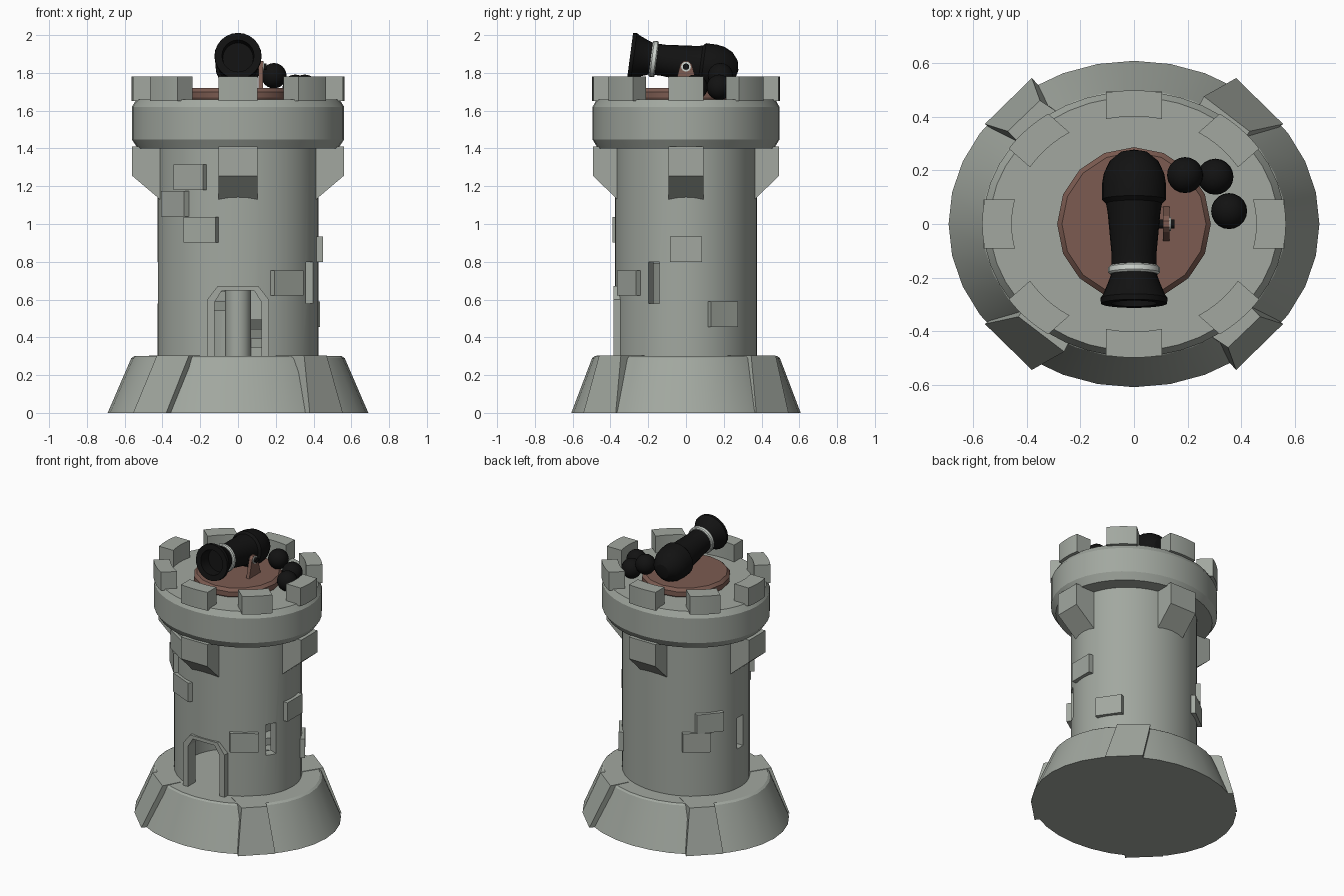
import bpy, bmesh, math
from mathutils import Vector, Matrix

if "Cube" in bpy.data.objects:
    bpy.data.objects.remove(bpy.data.objects["Cube"])

SQ = 0.88          # the tower is an ellipse: y squashed relative to x
RAD = math.radians


def mat(name, col):
    m = bpy.data.materials.new(name)
    m.diffuse_color = (*col, 1)
    m.use_nodes = True
    m.node_tree.nodes["Principled BSDF"].inputs["Base Color"].default_value = m.diffuse_color
    return m


STONE = mat("grey_stone", (0.36, 0.39, 0.35))
WOOD = mat("brown_wood", (0.20, 0.105, 0.082))
IRON = mat("black_iron", (0.006, 0.006, 0.006))
PALE = mat("pale_metal", (0.62, 0.66, 0.62))


def finish(name, bm, m, smooth=True):
    bmesh.ops.recalc_face_normals(bm, faces=bm.faces)
    me = bpy.data.meshes.new(name)
    bm.to_mesh(me)
    bm.free()
    ob = bpy.data.objects.new(name, me)
    bpy.context.collection.objects.link(ob)
    me.materials.append(m)
    if smooth:
        smooth_edges(ob)
    return ob


def smooth_edges(ob):
    bpy.ops.object.select_all(action='DESELECT')
    ob.select_set(True)
    bpy.context.view_layer.objects.active = ob
    bpy.ops.object.shade_smooth_by_angle(angle=RAD(28))


def lathe(name, prof, m, n=32, sy=1.0, xf=None, smooth=True):
    """Spin a (radius, height) profile that starts and ends on the axis."""
    bm = bmesh.new()
    rings = []
    for r, z in prof:
        if r == 0:
            rings.append([bm.verts.new((0, 0, z))] * n)
        else:
            rings.append([bm.verts.new((r * math.cos(2 * math.pi * i / n),
                                        sy * r * math.sin(2 * math.pi * i / n), z)) for i in range(n)])
    for a, b in zip(rings, rings[1:]):
        for i in range(n):
            j = (i + 1) % n
            bm.faces.new(list(dict.fromkeys((a[i], a[j], b[j], b[i]))))
    if xf:
        bm.transform(xf)
    return finish(name, bm, m, smooth)


def prism(name, pts, offset, m, xf=None, smooth=False):
    """Extrude a closed polygon of 3D points along an offset."""
    bm = bmesh.new()
    f = bm.faces.new([bm.verts.new(p) for p in pts])
    ext = bmesh.ops.extrude_face_region(bm, geom=[f])
    bmesh.ops.translate(bm, vec=offset, verts=[v for v in ext['geom'] if isinstance(v, bmesh.types.BMVert)])
    if xf:
        bm.transform(xf)
    return finish(name, bm, m, smooth)


def around(az):
    """Local x = outward; turn to the azimuth, then squash to the ellipse."""
    return Matrix.Diagonal((1, SQ, 1, 1)) @ Matrix.Rotation(RAD(az), 4, 'Z')


def cut(ob, cutter):
    md = ob.modifiers.new("cut", 'BOOLEAN')
    md.operation, md.solver, md.object = 'DIFFERENCE', 'EXACT', cutter
    bpy.context.view_layer.objects.active = ob
    bpy.ops.object.modifier_apply(modifier=md.name)
    bpy.data.objects.remove(cutter)


# flared base
lathe("base", [(0, 0), (0.69, 0), (0.565, 0.29), (0.55, 0.30), (0, 0.30)], STONE, 32, SQ)

# four slanted buttresses, opposite ones alike
for k, (sx, sy) in enumerate(((1, -1), (-1, 1), (1, 1), (-1, -1))):
    top = ((0.35, 0.46), (0.47, 0.345)) if k < 2 else ((0.26, 0.475), (0.43, 0.345))
    bot = ((0.38, 0.543), (0.555, 0.372))
    bm = bmesh.new()
    lo = [bm.verts.new((sx * x, sy * y, 0.0)) for x, y in bot + ((0.40, 0.25), (0.25, 0.40))]
    hi = [bm.verts.new((sx * x, sy * y, 0.303)) for x, y in top + ((0.35, 0.22), (0.2, 0.36))]
    bm.faces.new(lo)
    bm.faces.new(hi)
    for i in range(4):
        j = (i + 1) % 4
        bm.faces.new((lo[i], lo[j], hi[j], hi[i]))
    finish("buttress", bm, STONE, False)

# hollow shaft with doorway and two slit windows
shaft = lathe("shaft", [(0, 0.29), (0.427, 0.29), (0.427, 1.45), (0, 1.45)], STONE, 48, SQ, smooth=False)
cut(shaft, lathe("hollow", [(0, 0.2), (0.36, 0.2), (0.36, 1.36), (0, 1.36)], STONE, 48, SQ, smooth=False))
INNER = [(-0.125, 0.28), (-0.125, 0.585), (-0.085, 0.648), (0.085, 0.648), (0.125, 0.585), (0.125, 0.28)]
OUTER = [(-0.163, 0.28), (-0.163, 0.60), (-0.107, 0.672), (0.107, 0.672), (0.163, 0.60), (0.163, 0.28)]
cut(shaft, prism("door_cut", [(x, -0.6, z) for x, z in INNER], (0, 0.4, 0), STONE))
for az in (-27, 180):
    cut(shaft, prism("window_cut", [(0.25, y, z) for y, z in
                     ((-0.038, 0.58), (0.038, 0.58), (0.038, 0.80), (-0.038, 0.80))],
                     (0.3, 0, 0), STONE, around(az)))
smooth_edges(shaft)

# door frame
for i in range(5):
    quad = (OUTER[i], OUTER[i + 1], INNER[i + 1], INNER[i])
    prism("door_frame", [(x, -0.385, z) for x, z in quad], (0, 0.085, 0), STONE)

# inner column and spiral stair
lathe("stair_column", [(0, 0.29), (0.068, 0.29), (0.068, 1.37), (0, 1.37)], STONE, 20)
for i in range(20):
    a = RAD(11)
    prism("stair_step", [(0.04, 0, 0.29 + 0.05 * i), (0.37 * math.cos(a), -0.37 * math.sin(a), 0.29 + 0.05 * i),
                         (0.37 * math.cos(a), 0.37 * math.sin(a), 0.29 + 0.05 * i)],
          (0, 0, 0.055), STONE, around(10 + 20 * i))

# raised bricks: azimuth, middle height
for az, z in ((-126, 1.247), (-140.6, 1.108), (-117, 0.97), (-53, 0.688), (0, 0.866),
              (31, 0.522), (143, 0.823), (131, 0.688)):
    prism("brick", [(0.38, -0.096, z - 0.067), (0.449, -0.096, z - 0.067),
                    (0.449, 0.096, z - 0.067), (0.38, 0.096, z - 0.067)], (0, 0, 0.134), STONE, around(az))

# four corbels under the crown
for az in (0, 90, 180, 270):
    prism("corbel", [(0.38, -0.104, 1.10), (0.427, -0.104, 1.142), (0.56, -0.104, 1.255),
                     (0.56, -0.104, 1.41), (0.38, -0.104, 1.41)], (0, 0.208, 0), STONE, around(az))

# crown ring
lathe("crown", [(0, 1.40), (0.53, 1.40), (0.562, 1.447), (0.562, 1.62), (0.537, 1.66), (0, 1.66)], STONE, 40, SQ)

# eight battlements with curved inner and outer faces
for k in range(8):
    t = [-0.104 + 0.026 * i for i in range(9)]
    arc = [(math.sqrt(0.565 ** 2 - y * y), y, 1.65) for y in t]
    arc += [(math.sqrt(0.455 ** 2 - y * y), y, 1.65) for y in reversed(t)]
    prism("battlement", arc, (0, 0, 0.13), STONE, around(45 * k), True)

# wooden turntable
lathe("turntable", [(0, 1.65), (0.275, 1.65), (0.286, 1.67), (0.286, 1.70), (0.268, 1.72), (0, 1.72)], WOOD, 16)

# cannon, tilted up towards the front
AIM = Matrix.Translation((0, 0.16, 1.83)) @ Matrix.Rotation(RAD(82.5), 4, 'X')
lathe("cannon_barrel", [(0, -0.118), (0.05, -0.108), (0.09, -0.075), (0.112, -0.03), (0.119, 0.01),
                        (0.119, 0.07), (0.104, 0.085), (0.098, 0.12), (0.083, 0.28), (0.083, 0.345),
                        (0.098, 0.385), (0.115, 0.425), (0.125, 0.44), (0.123, 0.46), (0.085, 0.46),
                        (0.08, 0.38), (0, 0.38)], IRON, 24, 1, AIM)
lathe("cannon_band", [(0, 0.318), (0.09, 0.318), (0.096, 0.324), (0.096, 0.343), (0.09, 0.35), (0, 0.35)],
      PALE, 24, 1, AIM)

# bracket and pivot pin on the right side
prism("cannon_bracket", [(0.108, y, z) for y, z in ((-0.065, 1.71), (0.068, 1.71), (0.03, 1.845),
                         (0.012, 1.862), (-0.012, 1.862), (-0.03, 1.845))], (0.024, 0, 0), WOOD)
SIDE = Matrix.Translation((0, 0, 1.833)) @ Matrix.Rotation(RAD(90), 4, 'Y')
lathe("pivot_washer", [(0, 0.13), (0.026, 0.13), (0.026, 0.137), (0, 0.137)], PALE, 16, 1, SIDE)
lathe("pivot_pin", [(0, 0.05), (0.017, 0.05), (0.017, 0.15), (0, 0.15)], IRON, 12, 1, SIDE)

# cannonballs
for p in ((0.19, 0.182, 1.785), (0.303, 0.176, 1.724), (0.354, 0.048, 1.724)):
    bm = bmesh.new()
    bmesh.ops.create_uvsphere(bm, u_segments=20, v_segments=12, radius=0.067, matrix=Matrix.Translation(p))
    finish("cannonball", bm, IRON)
